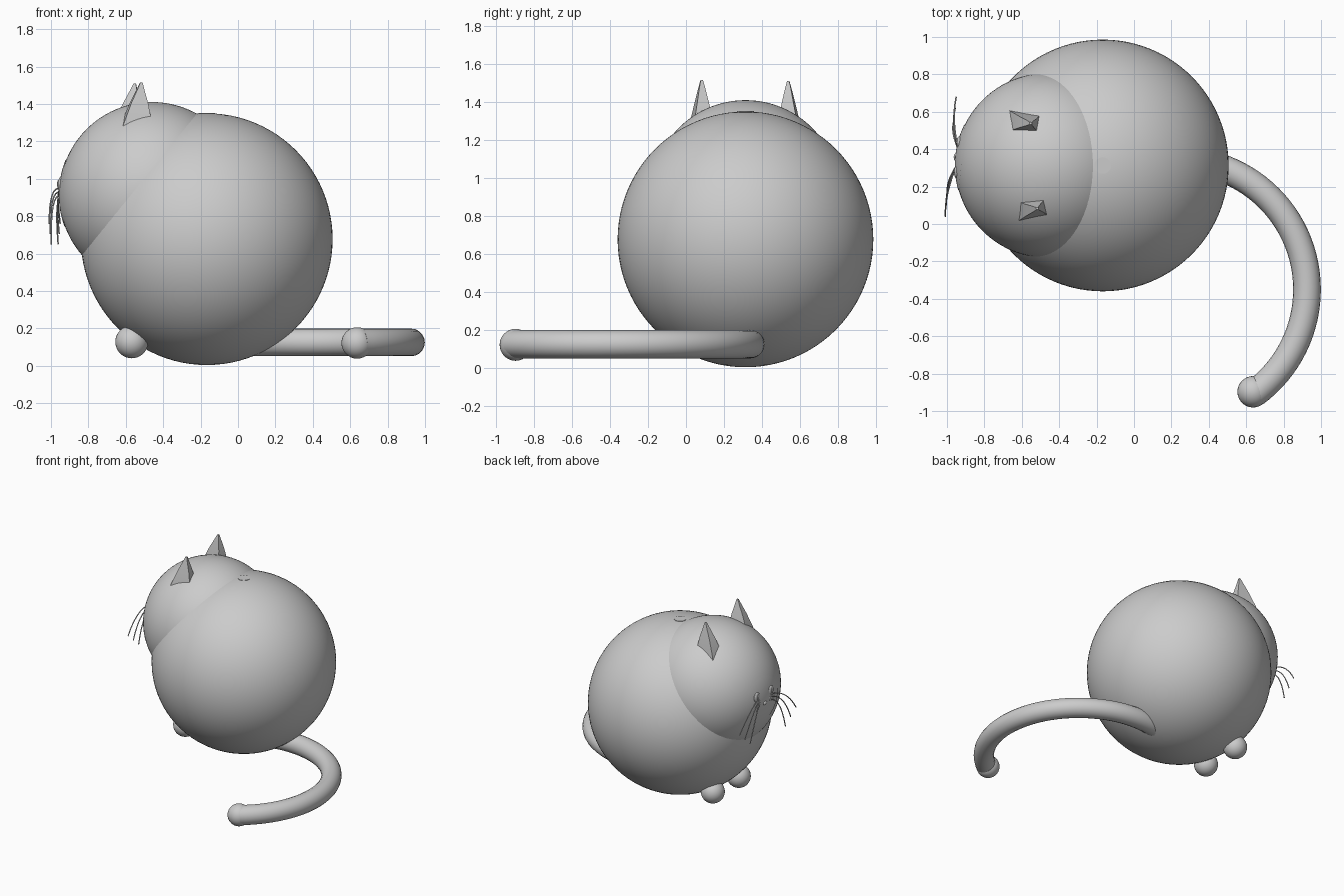
import bpy, bmesh, math
from mathutils import Vector, Matrix

if "Cube" in bpy.data.objects:
    bpy.data.objects.remove(bpy.data.objects["Cube"])

MID = 0.313                       # y of the animal's symmetry line
HEAD = Vector((-0.46, MID, 0.915))
HEAD_R = 0.495
YAW = 0.09                        # head is turned slightly


def turn(p):
    """Turn a point about the head's vertical axis."""
    return HEAD + Matrix.Rotation(-YAW, 3, 'Z') @ (Vector(p) - HEAD)


def smooth(ob, angle=40):
    bpy.ops.object.select_all(action='DESELECT')
    ob.select_set(True)
    bpy.context.view_layer.objects.active = ob
    bpy.ops.object.shade_smooth_by_angle(angle=math.radians(angle))


def ball(name, centre, radius, scale=(1, 1, 1), seg=64):
    bpy.ops.mesh.primitive_uv_sphere_add(segments=seg, ring_count=seg // 2,
                                         radius=radius, location=centre)
    ob = bpy.context.object
    ob.name = name
    ob.scale = scale
    smooth(ob)
    return ob


def tube(name, points, radius, sides=2):
    cu = bpy.data.curves.new(name, 'CURVE')
    cu.dimensions = '3D'
    cu.bevel_depth = radius
    cu.bevel_resolution = sides
    cu.use_fill_caps = True
    sp = cu.splines.new('POLY')
    sp.points.add(len(points) - 1)
    for pt, co in zip(sp.points, points):
        pt.co = (*co, 1)
    sp.use_smooth = True
    ob = bpy.data.objects.new(name, cu)
    bpy.context.collection.objects.link(ob)
    return ob


def mesh_object(name, bm):
    bmesh.ops.recalc_face_normals(bm, faces=bm.faces)
    me = bpy.data.meshes.new(name)
    bm.to_mesh(me)
    bm.free()
    ob = bpy.data.objects.new(name, me)
    bpy.context.collection.objects.link(ob)
    return ob


# Body and head
ball("body", (-0.167, MID, 0.677), 0.673, seg=96)
ball("head", HEAD, HEAD_R, seg=96)

# Small round cap on top of the body
bpy.ops.mesh.primitive_cylinder_add(vertices=32, radius=0.044, depth=0.012,
                                    location=(-0.167, MID, 1.346))
bpy.context.object.name = "body_cap"


# Ears: four-sided tapering horns
def ear(name, base, tip, spin):
    bm = bmesh.new()
    rings = []
    for t, hx, hy in ((-0.35, 0.09, 0.062), (0, 0.078, 0.052),
                      (0.5, 0.046, 0.03), (0.85, 0.017, 0.014), (1, 0.006, 0.006)):
        c = base.lerp(tip, t)
        rot = Matrix.Rotation(spin, 3, 'Z')
        rings.append([bm.verts.new(c + rot @ Vector((sx * hx, sy * hy, 0)))
                      for sx, sy in ((-1, -1), (1, -1), (1, 1), (-1, 1))])
    for a, b in zip(rings, rings[1:]):
        for i in range(4):
            j = (i + 1) % 4
            bm.faces.new((a[i], a[j], b[j], b[i]))
    bm.faces.new(rings[0])
    bm.faces.new(rings[-1])
    smooth(mesh_object(name, bm))


ear("ear_right", Vector((-0.543, 0.083, 1.29)), Vector((-0.517, 0.083, 1.515)), 0.15)
ear("ear_left", Vector((-0.583, 0.541, 1.29)), Vector((-0.552, 0.538, 1.51)), -0.1)

# Face patch: shallow cap hugging the head
bm = bmesh.new()
bmesh.ops.create_uvsphere(bm, u_segments=48, v_segments=72, radius=HEAD_R + 0.003)
bmesh.ops.bisect_plane(bm, geom=bm.verts[:] + bm.edges[:] + bm.faces[:],
                       plane_co=(0, 0, HEAD_R * math.cos(0.35)),
                       plane_no=(0, 0, -1), clear_outer=True)
face = mesh_object("face_patch", bm)
face.matrix_world = (Matrix.Translation(HEAD) @ Matrix.Rotation(-YAW, 4, 'Z')
                     @ Matrix.Rotation(math.radians(-89), 4, 'Y'))
smooth(face)

# Eyes, pupils and nose
for side, s in (("right", -1), ("left", 1)):
    ball("eye_" + side, turn((-0.944, MID + s * 0.078, 0.97)), 0.038,
         (0.35, 0.9, 1), 24)
    ball("pupil_" + side, turn((-0.955, MID + s * 0.078, 0.97)), 0.025,
         (0.3, 0.4, 1), 16)
ball("nose", turn((-0.954, MID, 0.9)), 0.02, (0.6, 1.1, 0.8), 16)

# Whiskers: thin drooping arcs, three each side
for side, s in (("right", -1), ("left", 1)):
    for k in range(3):
        pts = []
        for i in range(9):
            t = i / 8
            y = 0.05 + t * (0.15 + 0.06 * k)
            z = 0.905 + 0.02 * k + 0.05 * t - (0.305 - 0.035 * k) * t * t
            pts.append(turn((-0.95 - 0.035 * math.sin(t * 2), MID + s * y, z)))
        tube(f"whisker_{side}_{k + 1}", pts, 0.004, 1)

# Front paws
for side, y in (("right", 0.14), ("left", 0.47)):
    ball("paw_" + side, (-0.568, y, 0.128), 0.088, seg=32)

# Tail lying on the ground, with a round tip
arc = []
for i in range(49):
    a = math.radians(110 - 163.5 * i / 48)
    arc.append((0.235 + 0.69 * math.cos(a), -0.35 + 0.69 * math.sin(a), 0.125))
tube("tail", arc, 0.074, 8)
ball("tail_tip", (0.637, -0.897, 0.122), 0.084, seg=32)
